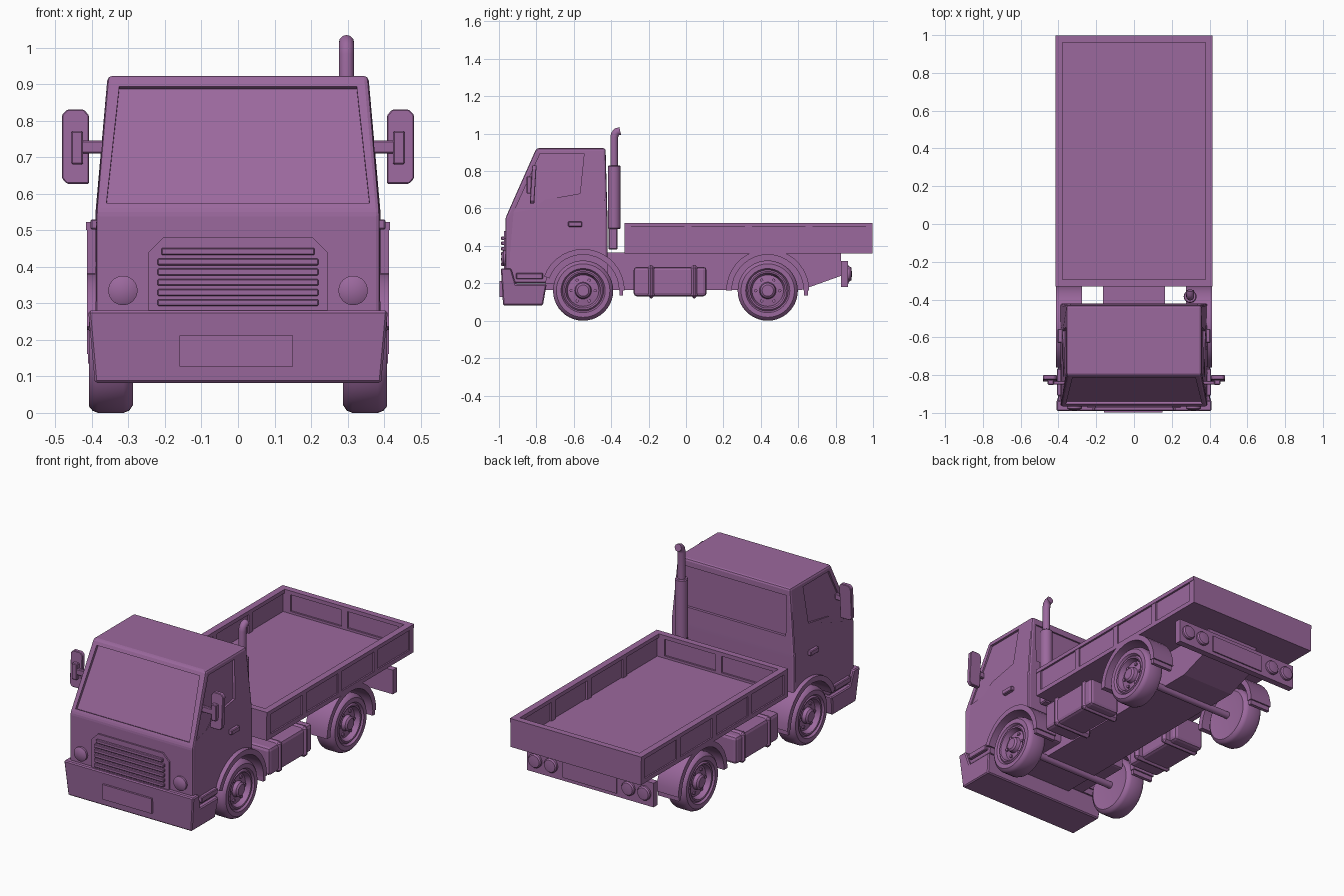
import bpy, bmesh, math
from mathutils import Vector

if "Cube" in bpy.data.objects:
    bpy.data.objects.remove(bpy.data.objects["Cube"])

paint = bpy.data.materials.new("purple_paint")
paint.diffuse_color = (0.33, 0.14, 0.34, 1)
paint.use_nodes = True
paint.node_tree.nodes["Principled BSDF"].inputs["Base Color"].default_value = paint.diffuse_color


def finish(name, bm, bevel=0, mirror=False, smooth=False, segs=1):
    bmesh.ops.recalc_face_normals(bm, faces=bm.faces)
    if bevel:
        bmesh.ops.bevel(bm, geom=bm.edges[:], offset=bevel, segments=segs,
                        affect='EDGES', profile=0.5)
    me = bpy.data.meshes.new(name)
    bm.to_mesh(me)
    bm.free()
    me.materials.append(paint)
    if smooth:
        for p in me.polygons:
            p.use_smooth = True
        me.set_sharp_from_angle(angle=math.radians(35))
    ob = bpy.data.objects.new(name, me)
    bpy.context.collection.objects.link(ob)
    if mirror:
        ob.modifiers.new("mirror", 'MIRROR')
    return ob


def prism(name, pts, d, **kw):
    bm = bmesh.new()
    f = bm.faces.new([bm.verts.new(p) for p in pts])
    ext = bmesh.ops.extrude_face_region(bm, geom=[f], use_keep_orig=True)
    for v in ext["geom"]:
        if isinstance(v, bmesh.types.BMVert):
            v.co += Vector(d)
    return finish(name, bm, **kw)


def box(name, x, y, z, **kw):
    pts = [(x[0], y[0], z[0]), (x[1], y[0], z[0]), (x[1], y[1], z[0]), (x[0], y[1], z[0])]
    return prism(name, pts, (0, 0, z[1] - z[0]), **kw)


def lathe(name, profile, origin, axis, steps=40, **kw):
    """Revolve (radius, distance along axis) points around an axis."""
    bm = bmesh.new()
    q = Vector((0, 0, 1)).rotation_difference(Vector(axis))
    rings = []
    for r, h in profile:
        n = 1 if r == 0 else steps
        rings.append([bm.verts.new(Vector(origin) + q @ Vector((
            r * math.cos(math.tau * i / steps), r * math.sin(math.tau * i / steps), h)))
            for i in range(n)])
    for a, b in zip(rings, rings[1:]):
        for i in range(steps):
            j = (i + 1) % steps
            loop = [a[i % len(a)], a[j % len(a)], b[j % len(b)], b[i % len(b)]]
            bm.faces.new(list(dict.fromkeys(loop)))
    return finish(name, bm, smooth=True, **kw)


def rod(name, r, origin, axis, length, **kw):
    return lathe(name, [(0, 0), (r, 0), (r, length), (0, length)], origin, axis, **kw)


def carve(ob, cutters):
    for c in cutters:
        c.hide_render = True
        m = ob.modifiers.new("cut", 'BOOLEAN')
        m.operation, m.object, m.solver = 'DIFFERENCE', c, 'EXACT'
    dg = bpy.context.evaluated_depsgraph_get()
    me = bpy.data.meshes.new_from_object(ob.evaluated_get(dg))
    ob.modifiers.clear()
    ob.data = me
    for c in cutters:
        bpy.data.objects.remove(c)


FRONT, REAR, AXLE_Z = -0.55, 0.437, 0.161

# Cab shell: side profile extruded across, upper part tapering inward
side = [(-0.965, 0.2), (-0.965, 0.55), (-0.80, 0.922), (-0.43, 0.922), (-0.42, 0.55), (-0.42, 0.2)]
cab = prism("cab", [(-0.39, y, z) for y, z in side], (0.78, 0, 0))
for v in cab.data.vertices:
    if v.co.z > 0.6:
        v.co.x *= 0.357 / 0.39
bm = bmesh.new()
bm.from_mesh(cab.data)
bmesh.ops.bevel(bm, geom=bm.edges[:], offset=0.012, segments=2, affect='EDGES', profile=0.5)
bm.to_mesh(cab.data)
bm.free()

# Cab openings: wheel arches, windscreen, side and rear windows
n = Vector((0, -0.914, 0.405))
glass = [(-0.36, 0.575), (0.36, 0.575), (0.325, 0.893), (-0.325, 0.893)]
screen = [Vector((x, -0.965 + (z - 0.55) * 0.4435, z)) + n * 0.05 for x, z in glass]
win = [(-0.922, 0.578), (-0.78, 0.893), (-0.545, 0.893), (-0.567, 0.68), (-0.754, 0.647), (-0.823, 0.594)]
wx = [(0.377 - (z - 0.55) * 0.09, y, z) for y, z in win]
carve(cab, [
    rod("arch_cut_r", 0.205, (0.27, FRONT, AXLE_Z), (1, 0, 0), 0.3),
    rod("arch_cut_l", 0.205, (-0.27, FRONT, AXLE_Z), (-1, 0, 0), 0.3),
    prism("screen_cut", screen, -n * 0.066),
    prism("window_cut_r", wx, (0.1, 0, 0)),
    prism("window_cut_l", [(-x, y, z) for x, y, z in wx], (-0.1, 0, 0)),
    box("rear_window_cut", (-0.335, 0.335), (-0.438, -0.3), (0.65, 0.88))])

# Bumper with number plate and side steps
bump = [(-0.99, 0.28), (-0.935, 0.28), (-0.91, 0.195), (-0.745, 0.195), (-0.765, 0.082), (-0.978, 0.082)]
bumper = prism("bumper", [(-0.41, y, z) for y, z in bump], (0.82, 0, 0), bevel=0.006)
for v in bumper.data.vertices:
    v.co.x *= 1 - 0.045 * (0.28 - v.co.z) / 0.2
box("number_plate", (-0.16, 0.15), (-0.997, -0.97), (0.127, 0.212))
box("cab_step", (0.37, 0.408), (-0.908, -0.765), (0.222, 0.255), mirror=True, bevel=0.004)

# Grille surround, slats and headlights
gr = [(-0.245, 0.28), (-0.245, 0.44), (-0.205, 0.48), (0.205, 0.48), (0.245, 0.44), (0.245, 0.28)]
prism("grille_surround", [(x, -0.974, z) for x, z in gr], (0, 0.03, 0))
for i in range(6):
    z, w = 0.292 + i * 0.028, 0.22 if i < 5 else 0.21
    box("grille_slat", (-w, w), (-0.988, -0.96), (z, z + 0.019), bevel=0.003)
lathe("headlight", [(0, 0.03), (0.025, 0.028), (0.04, 0.02), (0.04, 0)],
      (0.315, -0.957, 0.335), (0, -1, 0), mirror=True)

# Door handles
box("door_handle", (0.38, 0.404), (-0.63, -0.555), (0.502, 0.53), mirror=True, bevel=0.004)

# Mirrors on arms
mir = [(0.408, 0.627), (0.468, 0.627), (0.482, 0.642), (0.482, 0.815), (0.468, 0.83),
       (0.422, 0.83), (0.408, 0.815)]
prism("side_mirror", [(x, -0.835 + (z - 0.63) * 0.06, z) for x, z in mir], (0, 0.024, 0),
      mirror=True, bevel=0.003)
box("mirror_arm", (0.36, 0.445), (-0.85, -0.83), (0.71, 0.745), mirror=True, bevel=0.004)
box("mirror_bracket", (0.424, 0.457), (-0.852, -0.825), (0.68, 0.772), mirror=True, bevel=0.004)

# Wheels: tyre and dished rim in one lathe, lug nuts and axles
tyre = [(0, -0.115), (0.1, -0.115), (0.14, -0.12), (0.155, -0.11), (0.161, -0.095),
        (0.161, -0.025), (0.155, -0.01), (0.143, 0), (0.118, 0), (0.11, -0.012),
        (0.102, -0.004), (0.094, -0.006), (0.084, -0.035), (0.045, -0.028),
        (0.04, -0.008), (0.03, 0), (0, 0)]
for label, y in (("front", FRONT), ("rear", REAR)):
    lathe(label + "_wheel", tyre, (0.408, y, AXLE_Z), (1, 0, 0), mirror=True)
    for i in range(6):
        a = math.tau * i / 6
        rod(label + "_lug_nut", 0.009, (0.36, y + 0.064 * math.cos(a), AXLE_Z + 0.064 * math.sin(a)),
            (1, 0, 0), 0.026, steps=8, mirror=True)
    rod(label + "_axle", 0.02, (-0.3, y, AXLE_Z), (1, 0, 0), 0.6, steps=16)
    # Arched mudguard with a flap behind the wheel
    arc = [math.radians(t) for t in range(0, 181, 10)]
    if label == "front":
        arc = [a for a in arc if a < 2.9]
    ring = [(r * math.cos(a), r * math.sin(a)) for r, seq in ((0.222, arc), (0.192, arc[::-1])) for a in seq]
    prism(label + "_mudguard", [(0.275, y + u, AXLE_Z + v) for u, v in ring], (0.138, 0, 0),
          mirror=True, smooth=True)
    box(label + "_mud_flap", (0.28, 0.41), (y + 0.195, y + 0.214), (0.135, 0.19), mirror=True)

# Chassis, raised toward the tail
ch = [(-0.75, 0.165), (0.62, 0.165), (0.83, 0.24), (0.83, 0.365), (-0.75, 0.365)]
prism("chassis", [(-0.165, y, z) for y, z in ch], (0.33, 0, 0))

# Fuel tanks with straps
box("fuel_tank", (0.2, 0.395), (-0.28, 0.11), (0.13, 0.288), mirror=True, bevel=0.018, segs=2)
for y in (-0.205, 0.025):
    box("tank_strap", (0.16, 0.405), (y, y + 0.038), (0.12, 0.298), mirror=True, bevel=0.015)

# Exhaust stack: muffler, tapered foot and bent tailpipe
lathe("muffler", [(0, 0.49), (0.03, 0.49), (0.034, 0.495), (0.034, 0.825), (0.03, 0.83), (0, 0.83)],
      (0.297, -0.384, 0), (0, 0, 1), steps=24)
box("muffler_foot", (0.275, 0.32), (-0.415, -0.365), (0.38, 0.495), bevel=0.006)
cu = bpy.data.curves.new("tailpipe", 'CURVE')
cu.dimensions, cu.bevel_depth, cu.bevel_resolution, cu.use_fill_caps = '3D', 0.021, 4, True
path = [(-0.384, 0.8), (-0.384, 0.98), (-0.38, 0.998), (-0.37, 1.01), (-0.352, 1.014)]
sp = cu.splines.new('POLY')
sp.points.add(len(path) - 1)
for p, (y, z) in zip(sp.points, path):
    p.co = (0.297, y, z, 1)
cu.materials.append(paint)
bpy.context.collection.objects.link(bpy.data.objects.new("tailpipe", cu))

# Cargo bed: floor, framed side walls, end walls
Y0, Y1, Z0, Z1 = -0.33, 0.998, 0.36, 0.522
box("bed_floor", (-0.39, 0.39), (Y0 + 0.01, Y1 - 0.01), (Z0, 0.392))
box("bed_side_panel", (0.388, 0.405), (Y0, Y1), (Z0, Z1 - 0.01), mirror=True)
box("bed_side_top_rail", (0.378, 0.416), (Y0, Y1), (0.5, Z1), mirror=True)
box("bed_side_bottom_rail", (0.378, 0.413), (Y0, Y1), (Z0, 0.385), mirror=True)
for i in range(5):
    y = Y0 + i * (Y1 - Y0 - 0.036) / 4
    box("bed_side_post", (0.378, 0.413), (y, y + 0.036), (Z0, 0.505), mirror=True)
for label, a, b, inward in (("headboard", Y0, Y0 + 0.026, 1), ("tailgate", Y1 - 0.026, Y1, -1)):
    box(label, (-0.4, 0.4), (a, b), (Z0, Z1))
    inner = sorted((b if inward > 0 else a, (b if inward > 0 else a) + inward * 0.01))
    box(label + "_top_rail", (-0.385, 0.385), inner, (0.5, Z1))
    box(label + "_bottom_rail", (-0.385, 0.385), inner, (Z0, 0.405))
    for x in (-0.378, -0.018, 0.342):
        box(label + "_post", (x, x + 0.036), inner, (Z0, 0.51))

# Tail bar with round lamps and centre plate
box("tail_bar", (-0.4, 0.4), (0.828, 0.865), (0.18, 0.318))
box("rear_plate", (-0.17, 0.17), (0.86, 0.872), (0.2, 0.295))
for x in (0.245, 0.345):
    lathe("tail_lamp", [(0, 0.03), (0.034, 0.026), (0.04, 0.018), (0.04, 0)],
          (x, 0.858, 0.25), (0, 1, 0), steps=24, mirror=True)
